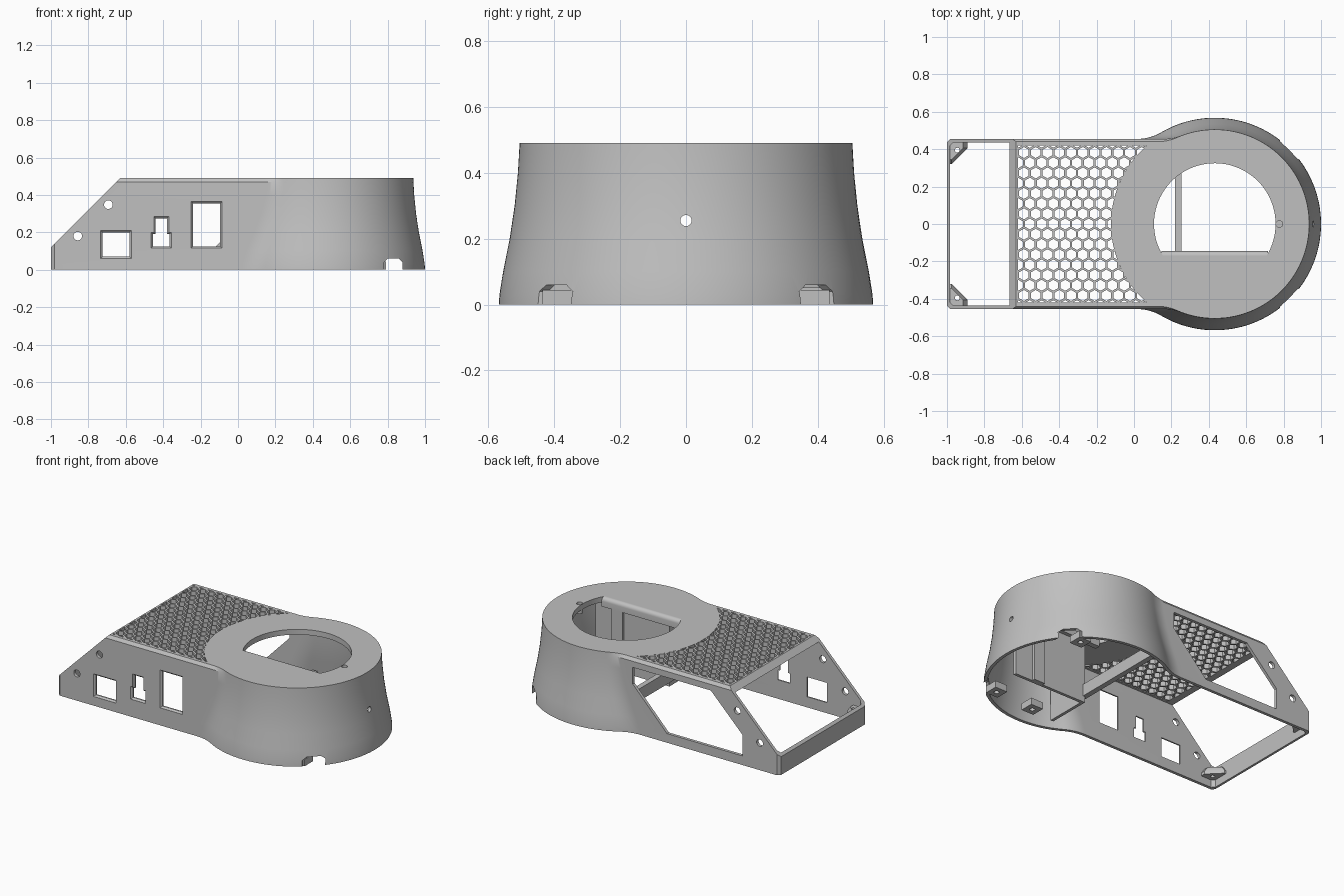
import bpy, bmesh
from math import sin, cos, pi, sqrt, atan2, asin

if "Cube" in bpy.data.objects:
    bpy.data.objects.remove(bpy.data.objects["Cube"], do_unlink=True)

grey = bpy.data.materials.new("plain grey")
grey.use_nodes = True
colour = (0.53, 0.53, 0.53, 1)
grey.diffuse_color = colour
grey.node_tree.nodes["Principled BSDF"].inputs["Base Color"].default_value = colour


def solid(name, shells):
    """Closed mesh; every shell is a list of rings with equal point counts."""
    bm = bmesh.new()
    for rings in shells:
        loops = [[bm.verts.new(p) for p in ring] for ring in rings]
        n = len(loops[0])
        for a, b in zip(loops, loops[1:]):
            for i in range(n):
                j = (i + 1) % n
                bm.faces.new((a[i], a[j], b[j], b[i]))
        bm.faces.new(loops[0][::-1])
        bm.faces.new(loops[-1])
    bmesh.ops.recalc_face_normals(bm, faces=bm.faces)
    mesh = bpy.data.meshes.new(name)
    bm.to_mesh(mesh)
    bm.free()
    mesh.materials.append(grey)
    obj = bpy.data.objects.new(name, mesh)
    bpy.context.collection.objects.link(obj)
    return obj


def ring(pts, axis, t):
    place = {"x": lambda u, v: (t, u, v), "y": lambda u, v: (u, t, v), "z": lambda u, v: (u, v, t)}
    return [place[axis](u, v) for u, v in pts]


def prism(name, pts, axis, a, b):
    return solid(name, [[ring(pts, axis, a), ring(pts, axis, b)]])


def rect(u0, u1, v0, v1):
    return [(u0, v0), (u1, v0), (u1, v1), (u0, v1)]


def circle(u, v, r, n=24, start=0.0):
    return [(u + r * cos(start + 2 * pi * i / n), v + r * sin(start + 2 * pi * i / n)) for i in range(n)]


def boolean(obj, cutter, op="DIFFERENCE"):
    mod = obj.modifiers.new("cut", "BOOLEAN")
    mod.operation, mod.solver, mod.object = op, "EXACT", cutter
    bpy.context.view_layer.update()
    graph = bpy.context.evaluated_depsgraph_get()
    mesh = bpy.data.meshes.new_from_object(obj.evaluated_get(graph))
    obj.modifiers.clear()
    obj.data = mesh
    bpy.data.objects.remove(cutter, do_unlink=True)


DRUM_X, FILLET, TOP, WALL = 0.432, 0.25, 0.49, 0.02


def outline(h, r, t, left):
    """Box of half width h flowing through a fillet into a drum of radius r."""
    h, r, f, c = h - t, r - t, FILLET + t, 0.018
    xf = DRUM_X - sqrt((r + f) ** 2 - (h + f) ** 2)
    end = atan2(-(h + f), DRUM_X - xf)
    half = [(left, h - c), (left + c, h)]
    for i in range(9):
        a = -pi / 2 + (end + pi / 2) * i / 8
        half.append((xf + f * cos(a), h + f + f * sin(a)))
    for i in range(1, 49):
        a = (end + pi) * (1 - i / 48)
        half.append((DRUM_X + r * cos(a), r * sin(a)))
    return half + [(x, -y) for x, y in half[-2::-1]]


# Hollow housing: flared drum blended into a box
levels = [(0, .568), (.03, .566), (.1, .555), (.2, .535), (.3, .52), (.4, .51), (.47, .506), (TOP, .505)]
outer = [ring(outline(.44 if z == TOP else .455, r, 0, -1), "z", z) for z, r in levels]
inner = [ring(outline(.455, r, WALL, -.985), "z", z) for z, r in [(-.02, .568)] + levels[1:6] + [(.455, .507)]]
shell = solid("housing_shell", [outer])
boolean(shell, solid("cavity", [inner]))

# Sloping open end
boolean(shell, prism("slope", [(-1.1, .02), (-.53, .59), (-1.1, .59)], "y", -1, 1))

# Large round opening with a straight front side
chord = -.17
a0 = asin(chord / .325)
hole = [(DRUM_X + .325 * cos(a0 + (pi - 2 * a0) * i / 60), .325 * sin(a0 + (pi - 2 * a0) * i / 60)) for i in range(61)]
boolean(shell, prism("opening", hole, "z", .4, .6))
boolean(shell, prism("pin_hole", circle(.777, 0, .018), "z", .4, .6))
boolean(shell, prism("drum_hole", circle(0, .255, .017), "x", .8, 1.1))

# Honeycomb grille, clipped by the drum rim
pitch, row = .063, .0546
hexes = []
for j in range(-8, 9):
    for i in range(12):
        pts = circle(-.62 + (i + (j % 2) / 2) * pitch, j * row, .0295, 6, pi / 6)
        hexes.append([ring(pts, "z", .4), ring(pts, "z", .6)])
grille = solid("grille_holes", hexes)
edge = asin(.42 / .555)
arc = [(DRUM_X - .555 * cos(a), .555 * sin(a)) for a in [edge * (k / 20 - 1) for k in range(41)]]
region = prism("grille_region", [(-.62, -.42)] + arc + [(-.62, .42)], "z", .42, .58)
boolean(grille, region, "INTERSECT")
boolean(shell, grille)


# Front connector windows with tapered rims
def window(pts):
    us, vs = [p[0] for p in pts], [p[1] for p in pts]
    cu, cv = (min(us) + max(us)) / 2, (min(vs) + max(vs)) / 2
    small = [(u - .01 * (1 if u > cu else -1), v - .01 * (1 if v > cv else -1)) for u, v in pts]
    boolean(shell, solid("window", [[ring(pts, "y", -.5), ring(pts, "y", -.454),
                                     ring(small, "y", -.444), ring(small, "y", -.4)]]))


window(rect(-.735, -.57, .06, .21))
window(rect(-.25, -.085, .115, .365))
window([(-.465, .115), (-.355, .115), (-.355, .2), (-.37, .2),
        (-.37, .285), (-.45, .285), (-.45, .2), (-.465, .2)])

# Back wall opening and side screw holes
back = [(-.73, .06), (-.18, .06), (.07, .32), (.07, .43), (-.5, .43), (-.73, .2)]
boolean(shell, prism("back_opening", back, "y", .36, .7))
for x, z in ((-.857, .18), (-.693, .348)):
    boolean(shell, prism("side_hole", circle(x, z, .023), "y", -.6, .6))

# Notches in the foot of the drum
notch = [(.78, -.01), (.88, -.01), (.88, .04), (.86, .06), (.8, .06), (.78, .04)]
boolean(shell, prism("notch", notch, "y", -.7, .7))

# Inner cross bar, partition with its post, and the rounded lip above it
lip = [(chord + .025 * sin(a), .465 + .025 * cos(a)) for a in [pi / 2 * k / 6 for k in range(7)]]
parts = [shell,
         prism("cross_bar", rect(.22, .255, .06, .14), "y", -.465, .465),
         prism("partition_wall", rect(.24, .78, .02, .47), "y", chord - .02, chord),
         prism("partition_return", rect(-.465, chord, .02, .47), "x", .24, .26),
         prism("partition_post", rect(.57, .65, chord - .01, chord + .02), "z", .02, .47),
         prism("opening_lip", lip + [(chord + .025, .43), (chord - .01, .43), (chord - .01, TOP - .001)],
               "x", DRUM_X - .285, DRUM_X + .285),
         prism("pin_boss", circle(.777, 0, .021), "z", .43, .465)]

# Screw bosses: blocks in the drum, tapered wedges in the box corners
for x, y, tag in ((.745, .39, "back"), (.745, -.39, "front"), (.45, -.41, "middle")):
    drum = prism("drum_boss_" + tag, rect(x - .045, x + .045, y - .045, y + .045), "z", 0, .045)
    boolean(drum, prism("screw", circle(x, y, .016), "z", -.1, .1))
    parts.append(drum)


def corner(side, inset):
    pts = [(-.99, .32 + inset), (-.975, .32 + inset), (-.89 - inset, .405), (-.89 - inset, .44),
           (-.972, .44), (-.99, .422)]
    return [(x, y * side) for x, y in pts]


for side, tag in ((1, "back"), (-1, "front")):
    box = solid("corner_boss_" + tag, [[ring(corner(side, 0), "z", .05), ring(corner(side, 0), "z", .07),
                                        ring(corner(side, .025), "z", .105)]])
    boolean(box, prism("screw", circle(-.945, .395 * side, .013), "z", -.1, .2))
    parts.append(box)

for obj in bpy.context.view_layer.objects:
    obj.select_set(obj in parts)
bpy.context.view_layer.objects.active = shell
bpy.ops.object.shade_smooth_by_angle(angle=0.5)
